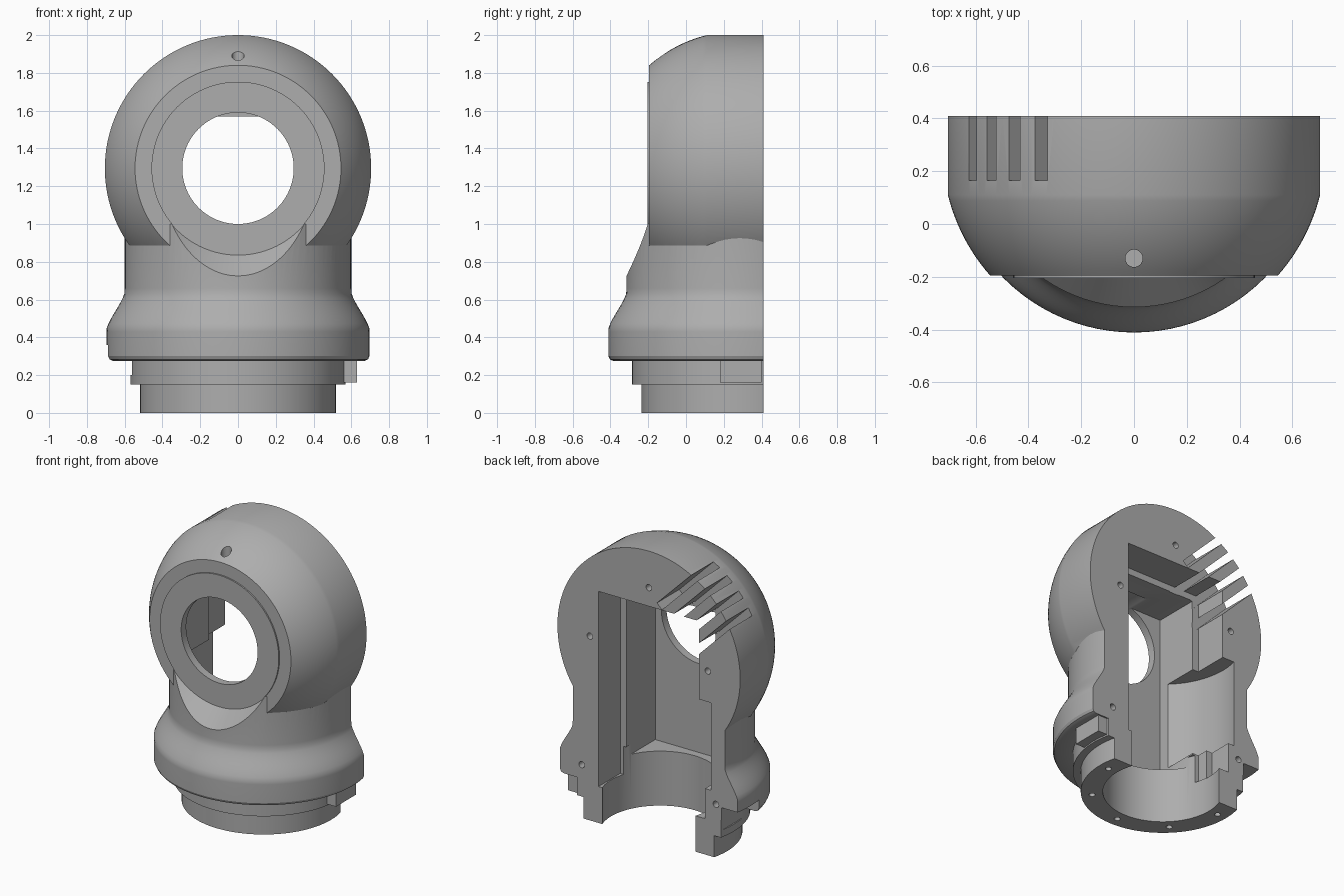
import bpy, bmesh, math
from mathutils import Matrix, Vector

old = bpy.data.objects.get("Cube")
if old:
    bpy.data.objects.remove(old, do_unlink=True)

AXIS_Y = 0.285      # vertical axis of the round base
HEAD_Z = 1.295      # centre height of the round head
BACK = 0.41         # flat mating face

grey = bpy.data.materials.new("housing_grey")
grey.use_nodes = True
colour = (0.42, 0.42, 0.42, 1)
grey.diffuse_color = colour
grey.node_tree.nodes["Principled BSDF"].inputs["Base Color"].default_value = colour


def finish(name, bm):
    bmesh.ops.remove_doubles(bm, verts=bm.verts, dist=1e-5)
    bmesh.ops.recalc_face_normals(bm, faces=bm.faces)
    mesh = bpy.data.meshes.new(name)
    bm.to_mesh(mesh)
    bm.free()
    mesh.materials.append(grey)
    ob = bpy.data.objects.new(name, mesh)
    bpy.context.collection.objects.link(ob)
    return ob


def lathe(name, profile, centre, along="Z", n=96):
    """Closed solid turned from (radius, height) points around an axis."""
    bm = bmesh.new()
    rings = []
    for r, h in profile:
        ring = []
        for i in range(n):
            a = math.tau * i / n
            u, v = r * math.cos(a), r * math.sin(a)
            p = (u, v, h) if along == "Z" else (u, h, v)
            ring.append(bm.verts.new(Vector(p) + Vector(centre)))
        rings.append(ring)
    for a, b in zip(rings, rings[1:]):
        for i in range(n):
            j = (i + 1) % n
            bm.faces.new((a[i], a[j], b[j], b[i]))
    bm.faces.new(rings[0])
    bm.faces.new(rings[-1])
    return finish(name, bm)


def rod(name, r, lo, hi, centre, along="Z", n=32):
    return lathe(name, [(r, lo), (r, hi)], centre, along, n)


def box(name, x, y, z, matrix=None):
    bm = bmesh.new()
    bmesh.ops.create_cube(bm, size=1)
    for v in bm.verts:
        v.co = [lo + (c + 0.5) * (hi - lo) for c, (lo, hi) in zip(v.co, (x, y, z))]
    if matrix:
        bm.transform(matrix)
    return finish(name, bm)


def combine(target, tool, op="DIFFERENCE"):
    mod = target.modifiers.new(op.lower(), "BOOLEAN")
    mod.operation, mod.object, mod.solver = op, tool, "EXACT"
    bpy.context.view_layer.objects.active = target
    bpy.ops.object.modifier_apply(modifier=mod.name)
    bpy.data.objects.remove(tool, do_unlink=True)


# Stepped round base with flared band and neck
flare = []
for i in range(9):
    t = i / 8
    flare.append((0.695 - 0.093 * (0.65 * t + 0.35 * t * t * (3 - 2 * t)), 0.45 + 0.18 * t))
housing = lathe("lamp_housing_half", [
    (0.52, 0), (0.52, 0.15), (0.57, 0.15), (0.57, 0.275), (0.67, 0.275),
    (0.688, 0.283), (0.696, 0.30), (0.696, 0.43)] + flare + [(0.60, 0.66), (0.60, 1.0)],
    (0, AXIS_Y, 0))

# Round head: sphere trimmed by a cylinder and a flat front
ball = math.hypot(0.705, 0.175)
curve = []
for i in range(15):
    y = -0.195 + 0.305 * i / 14
    curve.append((math.sqrt(ball ** 2 - (y - AXIS_Y) ** 2), y))
head = lathe("head", curve + [(0.705, 0.55)], (0, 0, HEAD_Z), "Y", 128)
combine(housing, head, "UNION")

# Raised front ring and the cone that clears the neck in front of it
combine(housing, rod("front_ring", 0.458, -0.24, 0, (0, 0, HEAD_Z), "Y", 96), "UNION")
combine(housing, lathe("front_clearance", [(0.46, -0.205), (1.06, -0.805)], (0, 0, HEAD_Z), "Y"))

# Flat back
combine(housing, box("back_cut", (-2, 2), (BACK, 2), (-1, 3)))

# Locating key on one side, matching notch on the other
combine(housing, box("key", (0.5, 0.63), (0.18, 0.40), (0.16, 0.30)), "UNION")
combine(housing, box("key_notch", (-0.8, -0.56), (0.18, 0.6), (0.2, 0.36)))

# Inner chamber, stepped wider towards the back
combine(housing, box("inner_chamber", (-0.342, 0.342), (-0.15, 0.6), (0.38, 1.57)))
combine(housing, box("outer_chamber", (-0.388, 0.388), (0.17, 0.6), (0.254, 1.615)))
combine(housing, rod("base_bore", 0.38, -0.2, 0.45, (0, AXIS_Y, 0), n=96))
combine(housing, rod("front_window", 0.295, -0.5, 0, (0, 0, HEAD_Z), "Y", 96))

# Curved side pocket with a small step below it
pocket = rod("side_pocket", 0.496, 0.46, 1.07, (0, AXIS_Y, 0), n=96)
combine(pocket, box("pocket_trim", (-0.3, 2), (-2, 2), (0, 2)))
combine(housing, pocket)
combine(housing, box("pocket_step", (-0.434, -0.3), (0.25, 0.6), (0.25, 0.5)))

# Four diagonal vent slots
tilt = Matrix.Translation((0, 0, HEAD_Z)) @ Matrix.Rotation(math.radians(45), 4, "Y")
for k in (-1.5, -0.5, 0.5, 1.5):
    p = 0.122 * k
    combine(housing, box("vent_slot", (-0.95, -0.3), (0.165, 0.6), (p - 0.027, p + 0.027), tilt))

# Screw holes in the back face
for x, z in ((0, 1.745), (0.455, 1.285), (-0.455, 1.285), (0.518, 0.372), (-0.518, 0.372)):
    combine(housing, rod("screw_hole", 0.022, 0.3, 0.6, (x, 0, z), "Y", 20))

# Holes around the underside of the base, and one in the crown
for i in range(5):
    a = -math.pi * i / 4
    at = (0.45 * math.cos(a), AXIS_Y + 0.45 * math.sin(a), 0)
    combine(housing, rod("base_hole", 0.02, -0.1, 0.1, at, n=20))
combine(housing, rod("crown_hole", 0.033, 1.82, 2.2, (0, -0.13, 0)))

# Smooth shading with crisp edges
bpy.ops.object.select_all(action="DESELECT")
housing.select_set(True)
bpy.context.view_layer.objects.active = housing
bpy.ops.object.shade_smooth_by_angle(angle=math.radians(25))
